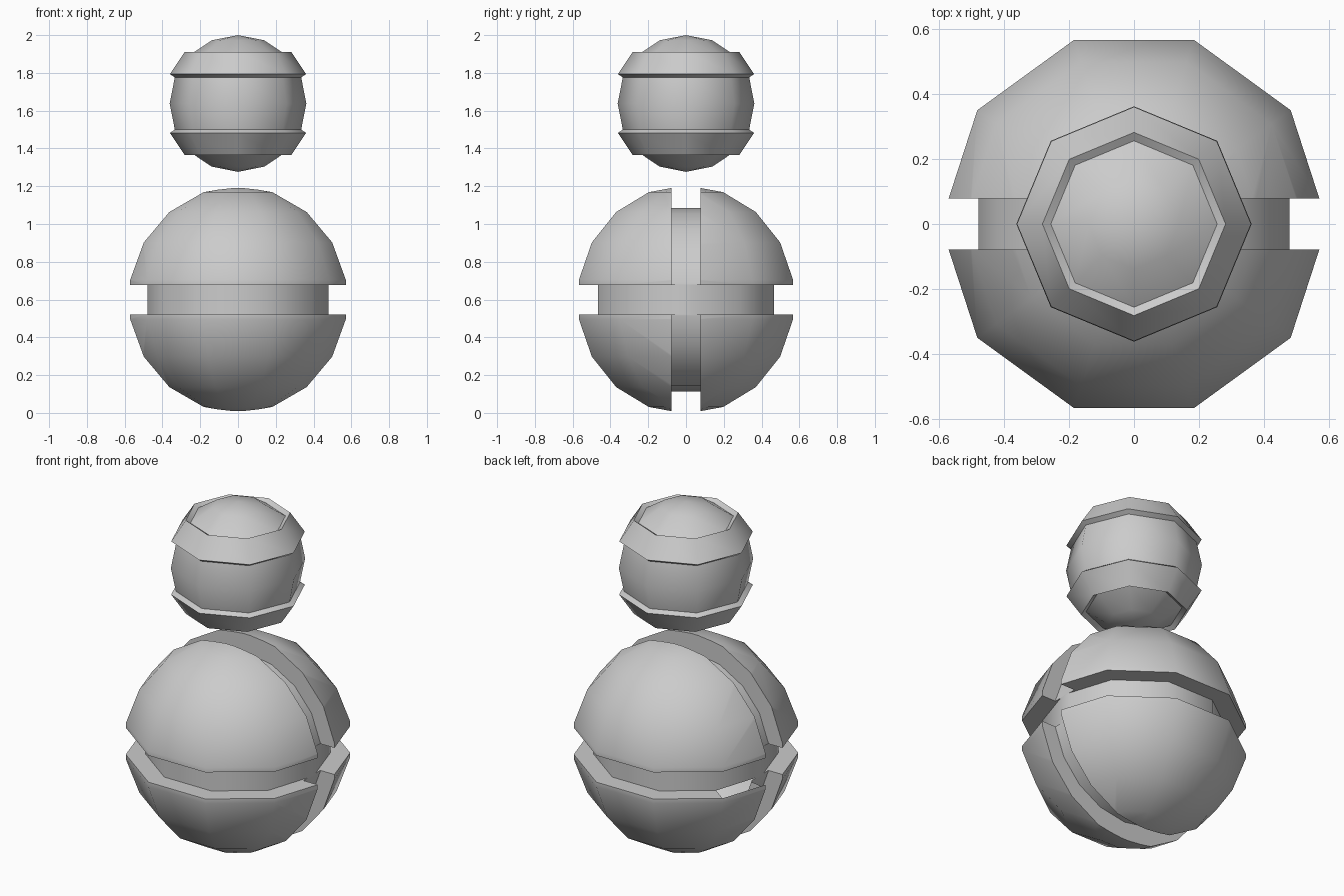
import bpy, bmesh
from math import sin, cos, pi, radians

if "Cube" in bpy.data.objects:
    bpy.data.objects.remove(bpy.data.objects["Cube"])


def lathe(name, profile, sides, z=0.0, phase=0.0, closed=False, rot_x=0.0):
    """Spin (radius, height) points around z; zero radius becomes a pole."""
    bm = bmesh.new()
    rings = []
    for r, h in profile:
        if r < 1e-6:
            rings.append([bm.verts.new((0, 0, h))] * sides)
        else:
            rings.append([bm.verts.new((r * cos(phase + 2 * pi * i / sides),
                                        r * sin(phase + 2 * pi * i / sides), h))
                          for i in range(sides)])
    pairs = list(zip(rings, rings[1:]))
    if closed:
        pairs.append((rings[-1], rings[0]))
    for a, b in pairs:
        for i in range(sides):
            j = (i + 1) % sides
            bm.faces.new(list(dict.fromkeys((a[i], a[j], b[j], b[i]))))
    bmesh.ops.recalc_face_normals(bm, faces=bm.faces)
    mesh = bpy.data.meshes.new(name)
    bm.to_mesh(mesh)
    bm.free()
    obj = bpy.data.objects.new(name, mesh)
    bpy.context.collection.objects.link(obj)
    obj.location.z = z
    obj.rotation_euler.x = rot_x
    return obj


def arc(radius, degrees):
    return [(radius * cos(radians(a)) if abs(a) < 90 else 0.0,
             radius * sin(radians(a))) for a in degrees]


def activate(obj):
    bpy.ops.object.select_all(action='DESELECT')
    obj.select_set(True)
    bpy.context.view_layer.objects.active = obj


def smooth(obj):
    activate(obj)
    bpy.ops.object.shade_smooth_by_angle(angle=radians(55))


# Body: ten-sided ball
BODY_Z, HALF = 0.6, 0.078
body = lathe("body", arc(0.605, range(-90, 91, 20)), 10, BODY_Z)


# Grooves: one level and one upright ring cut from the body
def ring(name, inner, sides, phase, rot_x):
    profile = [(inner, -HALF), (1, -HALF), (1, HALF), (inner, HALF)]
    obj = lathe(name, profile, sides, BODY_Z, phase, True, rot_x)
    obj.hide_render = True
    return obj


cutters = [ring("level_groove_cutter", 0.49, 10, 0, 0),
           ring("upright_groove_cutter", 0.486, 18, radians(10), pi / 2)]
bpy.context.view_layer.update()
for cutter in cutters:
    mod = body.modifiers.new("groove", 'BOOLEAN')
    mod.operation = 'DIFFERENCE'
    mod.solver = 'EXACT'
    mod.object = cutter
    activate(body)
    bpy.ops.object.modifier_apply(modifier=mod.name)
for cutter in cutters:
    bpy.data.objects.remove(cutter)
smooth(body)

# Head: eight-sided ball with two raised bands pushed out along their slope
R, PUSH, MID = 0.362, 0.031, radians(33.75)
p90, p67, p45, p22, p0 = arc(R, (90, 67.5, 45, 22.5, 0))
raised = [(r + PUSH * cos(MID), h + PUSH * sin(MID)) for r, h in (p45, p22)]
upper = [p90, p67, p45, *raised, p22]
lower = [(r, -h) for r, h in reversed(upper)]
smooth(lathe("head", upper + [p0] + lower, 8, 1.638))
